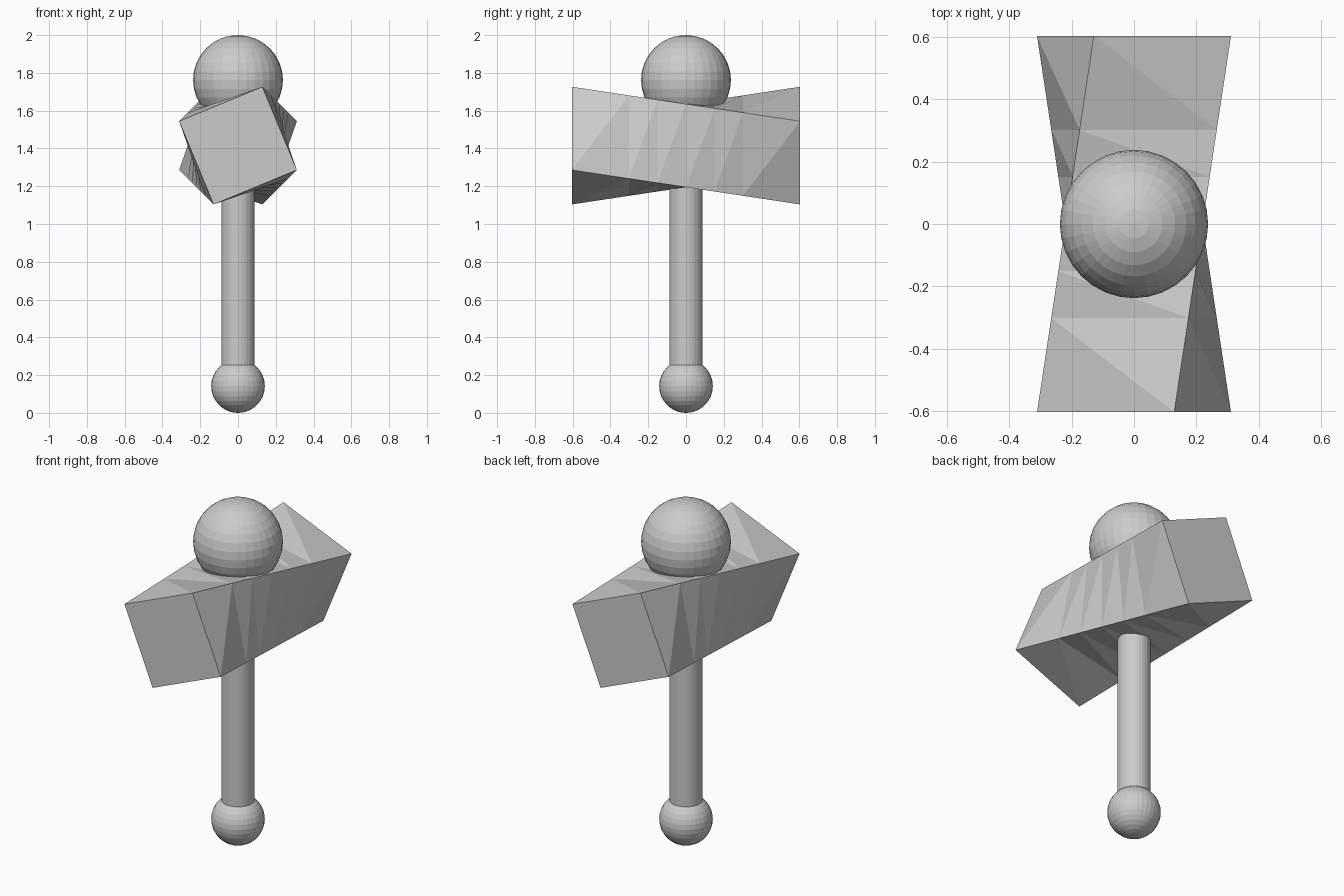
import bpy
import bmesh
from math import radians, cos, sin

cube = bpy.data.objects.get("Cube")
if cube:
    bpy.data.objects.remove(cube, do_unlink=True)

grey = bpy.data.materials.new("plain_grey")
grey.use_nodes = True
grey.diffuse_color = (0.6, 0.6, 0.6, 1)
bsdf = next(n for n in grey.node_tree.nodes if n.type == 'BSDF_PRINCIPLED')
bsdf.inputs["Base Color"].default_value = grey.diffuse_color


def finish(obj, name):
    obj.name = obj.data.name = name
    obj.data.materials.append(grey)


def ball(name, radius, z):
    bpy.ops.mesh.primitive_uv_sphere_add(segments=32, ring_count=16,
                                         radius=radius, location=(0, 0, z))
    finish(bpy.context.object, name)


# Round parts: pommel, handle and crown ball
ball("pommel", 0.142, 0.142)
ball("crown_ball", 0.238, 1.762)
bottom, top = 0.14, 1.3
bpy.ops.mesh.primitive_cylinder_add(vertices=32, radius=0.088, depth=top - bottom,
                                    location=(0, 0, (top + bottom) / 2))
finish(bpy.context.object, "handle")

# Twisted hammer head: square ends turned opposite ways, straight corner edges
HALF_LENGTH, CENTRE_Z, CORNER = 0.604, 1.415, 0.337
TWIST = radians(22.5)


def corner(k, t):
    """Corner k of the section at t, from -1 (front) to 1 (back)."""
    angles = [radians(45 + 90 * k) + s * TWIST for s in (1, -1)]
    w = (t + 1) / 2
    x, z = [CORNER * ((1 - w) * f(angles[0]) + w * f(angles[1])) for f in (cos, sin)]
    return x, t * HALF_LENGTH, CENTRE_Z + z


bm = bmesh.new()
rings = [[bm.verts.new(corner(k, t)) for k in range(4)]
         for t in (-1, -0.5, -0.25, 0, 0.25, 0.5, 1)]
for a, b in zip(rings, rings[1:]):
    for k in range(4):
        n = (k + 1) % 4
        bm.faces.new((a[k], a[n], b[n]))
        bm.faces.new((a[k], b[n], b[k]))
bm.faces.new(rings[0])
bm.faces.new(rings[-1])
bmesh.ops.recalc_face_normals(bm, faces=bm.faces)
mesh = bpy.data.meshes.new("hammer_head")
bm.to_mesh(mesh)
bm.free()
head = bpy.data.objects.new("hammer_head", mesh)
bpy.context.collection.objects.link(head)
finish(head, "hammer_head")
